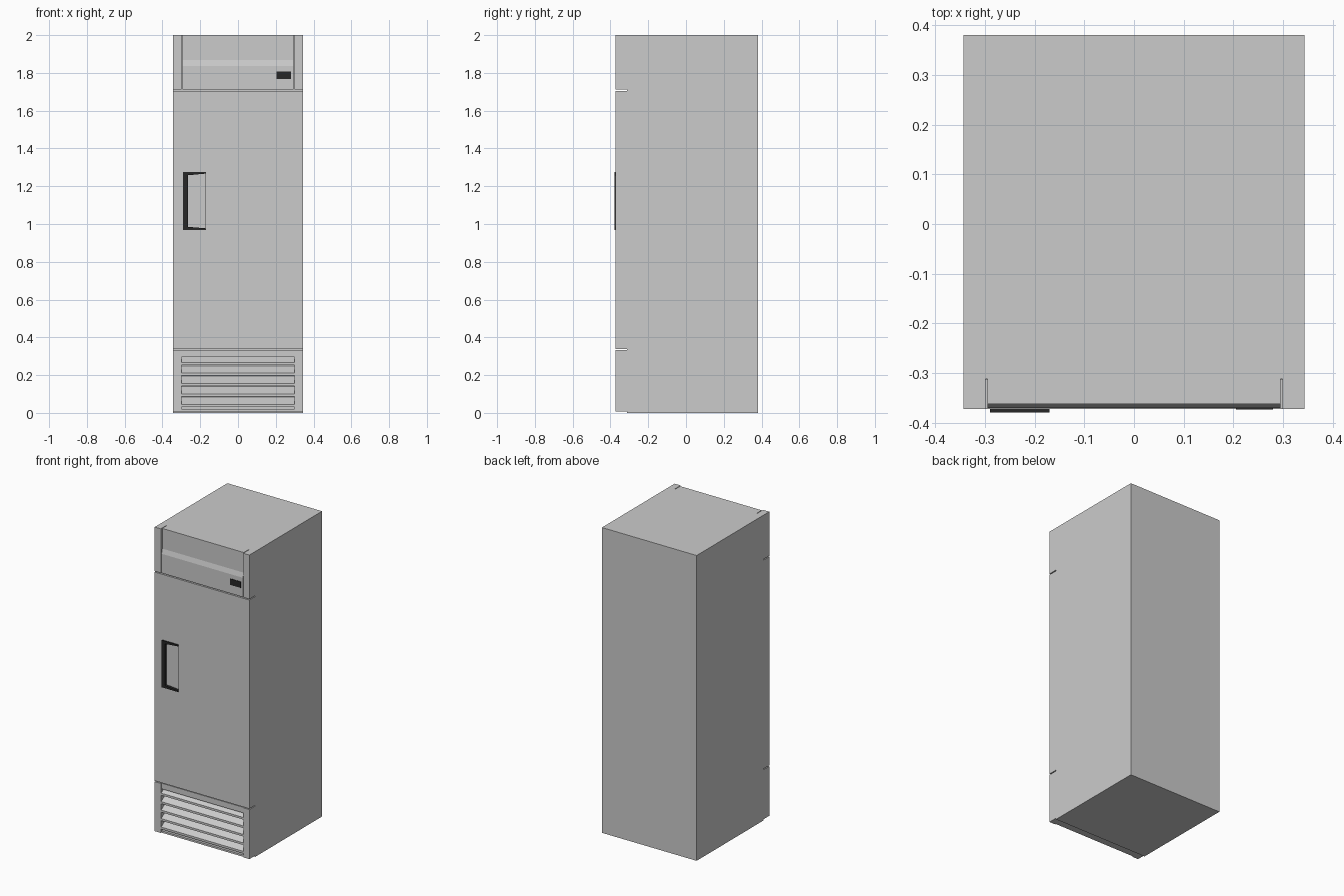
import bpy, bmesh

if "Cube" in bpy.data.objects:
    bpy.data.objects.remove(bpy.data.objects["Cube"])

BACK, SEAM, FRONT = 0.38, -0.312, -0.372
HALF = 0.343

black = bpy.data.materials.new("black_plastic")
black.diffuse_color = (0.02, 0.02, 0.02, 1)
black.use_nodes = True
black.node_tree.nodes["Principled BSDF"].inputs["Base Color"].default_value = black.diffuse_color


def prism(name, pts, axis, lo, hi, mat=None):
    """Extrude a 2D profile along x (points are y,z) or along y (points are x,z)."""
    bm = bmesh.new()
    place = (lambda p, t: (t, p[0], p[1])) if axis == "x" else (lambda p, t: (p[0], t, p[1]))
    a = [bm.verts.new(place(p, lo)) for p in pts]
    b = [bm.verts.new(place(p, hi)) for p in pts]
    bm.faces.new(a)
    bm.faces.new(b[::-1])
    for i in range(len(pts)):
        j = (i + 1) % len(pts)
        bm.faces.new((a[j], a[i], b[i], b[j]))
    bmesh.ops.recalc_face_normals(bm, faces=bm.faces)
    me = bpy.data.meshes.new(name)
    bm.to_mesh(me)
    bm.free()
    ob = bpy.data.objects.new(name, me)
    bpy.context.collection.objects.link(ob)
    if mat:
        me.materials.append(mat)
    return ob


def box(name, x, y, z, mat=None):
    pts = [(x[0], z[0]), (x[1], z[0]), (x[1], z[1]), (x[0], z[1])]
    return prism(name, pts, "y", y[0], y[1], mat)


# Main cabinet
box("cabinet", (-HALF, HALF), (SEAM, BACK), (0, 2))

# Door with a shallow hand pocket
door = box("door", (-HALF, HALF), (FRONT, SEAM - 0.001), (0.338, 1.705))
cutter = prism("pocket_cutter", [(-0.27, 0.977), (-0.172, 0.972), (-0.172, 1.272), (-0.27, 1.265)],
               "y", FRONT - 0.05, FRONT + 0.01)
cutter.hide_render = True
cutter.hide_viewport = True
cut = door.modifiers.new("pocket", "BOOLEAN")
cut.operation = "DIFFERENCE"
cut.object = cutter

# C-shaped handle trim around the pocket
prism("handle", [(-0.29, 0.968), (-0.17, 0.968), (-0.17, 0.977), (-0.265, 0.985),
                 (-0.265, 1.258), (-0.17, 1.267), (-0.17, 1.276), (-0.29, 1.276)],
      "y", -0.379, FRONT + 0.01, black)

# Corner posts beside the header and the grille
for side, s in (("left", -1), ("right", 1)):
    x = sorted((s * 0.299, s * HALF))
    box(side + "_header_post", x, (FRONT, SEAM), (1.711, 2))
    box(side + "_grille_post", x, (FRONT, SEAM), (0.008, 0.332))

# Header panel with a sloped step, and its display
prism("header_panel", [(SEAM, 1.711), (-0.37, 1.711), (-0.37, 1.837), (-0.362, 1.868),
                       (-0.362, 2), (SEAM, 2)], "x", -0.295, 0.295)
box("display", (0.205, 0.28), (-0.373, -0.368), (1.768, 1.808), black)

# Grille: top rail, sloping slats and bottom sill
box("grille_rail", (-0.299, 0.299), (-0.366, SEAM), (0.295, 0.332))
for i in range(5):
    z = 0.031 + i * 0.0555
    prism(f"grille_slat_{i + 1}", [(-0.368, z), (-0.368, z + 0.014), (SEAM, z + 0.052),
                                   (SEAM, z + 0.038)], "x", -0.299, 0.299)
box("grille_sill", (-0.299, 0.299), (-0.366, SEAM), (0.008, 0.02))
